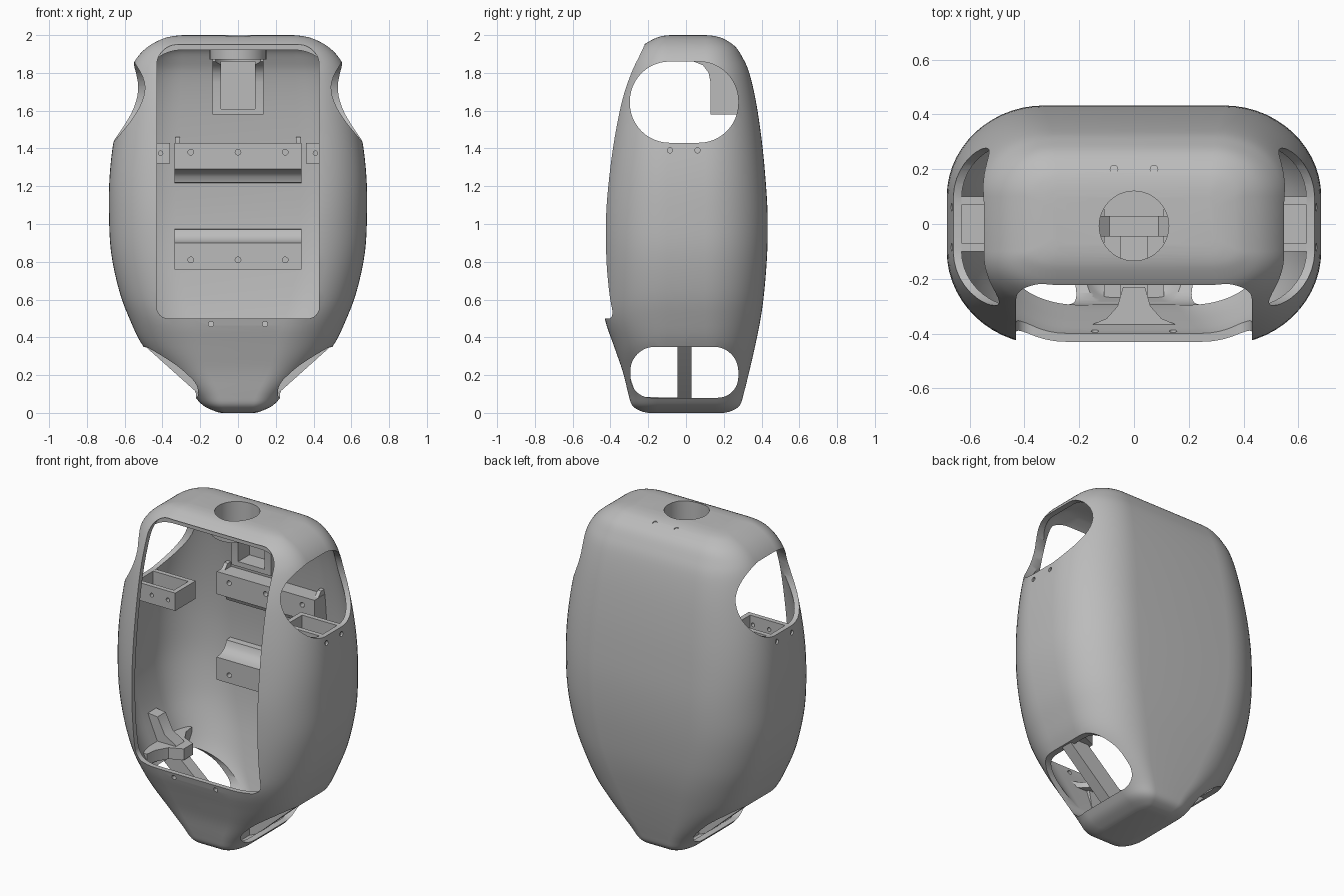
import bpy, bmesh, math
from mathutils import Vector

old = bpy.data.objects.get("Cube")
if old:
    bpy.data.objects.remove(old, do_unlink=True)

grey = bpy.data.materials.new("plain grey")
grey.use_nodes = True
grey.diffuse_color = (0.5, 0.5, 0.5, 1)
grey.node_tree.nodes["Principled BSDF"].inputs["Base Color"].default_value = (0.5, 0.5, 0.5, 1)

# Body sections: height, half width, front depth, back depth, half width of the flat
SECTIONS = [
    (0, .09, .20, .20, .06), (.01, .125, .24, .24, .07), (.04, .185, .285, .285, .08),
    (.1, .245, .305, .305, .1), (.22, .375, .335, .335, .16), (.35, .5, .38, .365, .2),
    (.5, .575, .43, .395, .25), (.65, .63, .438, .415, .29), (.85, .672, .44, .43, .32),
    (1.05, .683, .437, .432, .33), (1.25, .68, .42, .42, .33), (1.45, .657, .395, .4, .32),
    (1.65, .615, .36, .37, .31), (1.8, .575, .315, .335, .3), (1.88, .535, .28, .3, .29),
    (1.94, .475, .235, .26, .29), (1.98, .4, .17, .2, .28), (1.995, .34, .125, .15, .28),
    (2, .29, .08, .1, .27),
]


def finish(bm, name):
    bmesh.ops.recalc_face_normals(bm, faces=bm.faces)
    mesh = bpy.data.meshes.new(name)
    bm.to_mesh(mesh)
    bm.free()
    mesh.materials.append(grey)
    ob = bpy.data.objects.new(name, mesh)
    bpy.context.collection.objects.link(ob)
    return ob


def activate(ob):
    bpy.ops.object.select_all(action='DESELECT')
    ob.select_set(True)
    bpy.context.view_layer.objects.active = ob


def boolean(ob, tool, operation='DIFFERENCE', keep=False):
    activate(ob)
    mod = ob.modifiers.new("boolean", 'BOOLEAN')
    mod.operation, mod.object, mod.solver = operation, tool, 'EXACT'
    bpy.ops.object.modifier_apply(modifier=mod.name)
    if not keep:
        bpy.data.objects.remove(tool, do_unlink=True)


def smooth(ob, degrees=35):
    activate(ob)
    bpy.ops.object.shade_smooth_by_angle(angle=math.radians(degrees))


def sections(steps=4):
    """Smooth spline through the body sections."""
    rows = [Vector(r) for r in SECTIONS]
    for i in range(len(rows) - 1):
        a, b, c, d = rows[max(i - 1, 0)], rows[i], rows[i + 1], rows[min(i + 2, len(rows) - 1)]
        for s in range(steps):
            t = s / steps
            yield b + (c - a) * t / 2 + (a * 2 - b * 5 + c * 4 - d) * t * t / 2 \
                + (b * 3 - a - c * 3 + d) * t ** 3 / 2
    yield rows[-1]


def body_solid(name, inset=0.0, arc=14):
    bm = bmesh.new()
    rings = []
    for z, w, front, back, fx in sections():
        w, front, back = w - inset, front - inset, back - inset
        z = min(max(z, inset), 2 - inset)
        fx = min(fx, w * .95)
        fy = min(.1 + .06 * max(0, 1 - z / .4), .6 * min(front, back))
        ring = []
        for corner in range(4):
            for k in range(arc + 1):
                a = (corner + k / arc) * math.pi / 2
                c, s = math.cos(a), math.sin(a)
                sx = 1 if corner in (0, 3) else -1
                sy = 1 if corner < 2 else -1
                depth = back if sy > 0 else front
                ring.append(bm.verts.new((sx * fx + (w - fx) * c, sy * fy + (depth - fy) * s, z)))
        rings.append(ring)
    n = len(rings[0])
    for low, high in zip(rings, rings[1:]):
        for i in range(n):
            j = (i + 1) % n
            bm.faces.new((low[i], low[j], high[j], high[i]))
    bm.faces.new(rings[0])
    bm.faces.new(rings[-1])
    return finish(bm, name)


def prism(name, pts, axis, lo, hi):
    """Extrude a flat outline along the x, y or z axis."""
    place = {'x': lambda p, h: (h, p[0], p[1]), 'y': lambda p, h: (p[0], h, p[1]),
             'z': lambda p, h: (p[0], p[1], h)}[axis]
    bm = bmesh.new()
    a = [bm.verts.new(place(p, lo)) for p in pts]
    b = [bm.verts.new(place(p, hi)) for p in pts]
    bm.faces.new(a)
    bm.faces.new(b)
    for i in range(len(pts)):
        j = (i + 1) % len(pts)
        bm.faces.new((a[i], a[j], b[j], b[i]))
    return finish(bm, name)


def rounded(u0, u1, v0, v1, low, high, arc=12):
    """Rectangle outline with its own lower and upper corner radius."""
    pts = []
    for q, (u, v, r) in enumerate(((u1 - high, v1 - high, high), (u0 + high, v1 - high, high),
                                   (u0 + low, v0 + low, low), (u1 - low, v0 + low, low))):
        for k in range(arc + 1):
            a = (q + k / arc) * math.pi / 2
            pts.append((u + r * math.cos(a), v + r * math.sin(a)))
    return pts


def circle(u, v, r, n=48):
    return [(u + r * math.cos(i * math.tau / n), v + r * math.sin(i * math.tau / n)) for i in range(n)]


def box(u0, u1, v0, v1):
    return [(u0, v0), (u1, v0), (u1, v1), (u0, v1)]


def mirrored(half):
    return half + [(-u, v) for u, v in reversed(half)]


# Hollow body
body = body_solid("body_shell")
activate(body)
wall = body.modifiers.new("wall", 'SOLIDIFY')
wall.thickness, wall.offset = .03, -1
bpy.ops.object.modifier_apply(modifier=wall.name)

# Front hatch, shoulder, leg and neck openings
boolean(body, prism("cutter", rounded(-.43, .43, .5, 1.95, .06, .11), 'y', -.7, -.21))
boolean(body, prism("cutter", rounded(-.297, .277, 1.43, 1.86, .21, .21), 'x', -1, 1))
boolean(body, prism("cutter", rounded(-.295, .277, .08, .35, .11, .13), 'x', -1, 1))
boolean(body, prism("cutter", circle(0, -.007, .127), 'z', 1.8, 2.2))

# Screw holes
for s in (-1, 1):
    boolean(body, prism("cutter", circle(s * .073, .2, .014, 16), 'z', 1.8, 2.2))
    boolean(body, prism("cutter", circle(s * .143, .47, .014, 16), 'y', -.6, -.3))
    boolean(body, prism("cutter", circle(-.012 + s * .073, 1.39, .014, 16), 'x', -1, 1))
smooth(body)

limit = body_solid("limit", .012)


def fit(ob):
    """Trim an inner part to the body wall."""
    boolean(ob, limit, 'INTERSECT', keep=True)
    smooth(ob)


# Back wall shelves with a curved fillet on one side
def shelf(name, flat, s):
    rise = [(.27, 0), (.27, .14), (.305, .145), (.335, .16), (.355, .18), (.365, .21), (.5, .22), (.5, 0)]
    ob = prism(name, [(y, flat + s * z) for y, z in rise], 'x', -.335, .335)
    for x in (-.25, 0, .25):
        boolean(ob, prism("cutter", circle(x, flat + s * .05, .015, 16), 'y', .2, .33))
    fit(ob)


shelf("upper_shelf", 1.43, -1)
shelf("lower_shelf", .76, 1)
for s in (-1, 1):
    fit(prism("shelf_gusset", [(.27, 1.42), (.31, 1.43), (.34, 1.46), (.5, 1.47), (.5, 1.42)],
              'x', s * .32 - .012, s * .32 + .012))

# Shoulder trays and leg arm mounts
for s, side in ((1, "left"), (-1, "right")):
    tray = prism(side + "_shoulder_tray", box(s * .36, s * .7, -.1, .1), 'z', 1.32, 1.43)
    boolean(tray, prism("cutter", box(s * .39, s * .63, -.07, .07), 'z', 1.35, 1.6))
    for x in (.41, .52):
        boolean(tray, prism("cutter", circle(s * x, 1.375, .012, 16), 'y', -.3, -.05))
    fit(tray)
    fan = [(.34, -.045), (.42, -.08), (.46, -.15), (.47, -.22), (.7, -.22)]
    fan += [(x, -y) for x, y in reversed(fan)]
    fit(prism(side + "_leg_mount", [(s * x, y) for x, y in fan], 'z', .38, .45))
    rib = [(.36, .4), (.4, .46), (.47, .5), (.52, .6), (.7, .62), (.7, .4)]
    fit(prism(side + "_mount_rib", [(s * x, z) for x, z in rib], 'y', -.045, .035))

# V-shaped leg beam, bottom pad and front rib
fit(prism("leg_beam", mirrored([(.12, .02), (.5, .36), (.54, .45), (.44, .45), (.09, .14)]), 'y', -.045, .03))
fit(prism("bottom_pad", box(-.11, .11, -.27, .27), 'z', .0, .075))
fit(prism("front_rib", [(0, .03), (0, .08), (-.26, .085), (-.3, .2), (-.33, .36), (-.5, .4), (-.4, .02)],
          'x', -.05, .05))
fit(prism("front_fan", mirrored([(.04, -.23), (.06, -.3), (.1, -.345), (.16, -.37), (.16, -.5)]),
          'z', .365, .4))

# Neck collar and neck bracket
collar = prism("neck_collar", circle(0, -.007, .15), 'z', 1.87, 1.99)
boolean(collar, prism("cutter", circle(0, -.007, .127), 'z', 1.8, 2.2))
fit(collar)
bracket = prism("neck_bracket", [(.13, 1.58), (.13, 1.75), (.12, 1.8), (.09, 1.84), (.04, 1.86),
                                 (.04, 2), (.5, 2), (.5, 1.58)], 'x', -.135, .135)
boolean(bracket, prism("cutter", box(-.09, .09, 1.61, 1.86), 'y', 0, .24))
boolean(bracket, prism("cutter", circle(0, -.007, .127), 'z', 1.84, 2.2))
fit(bracket)

bpy.data.objects.remove(limit, do_unlink=True)
